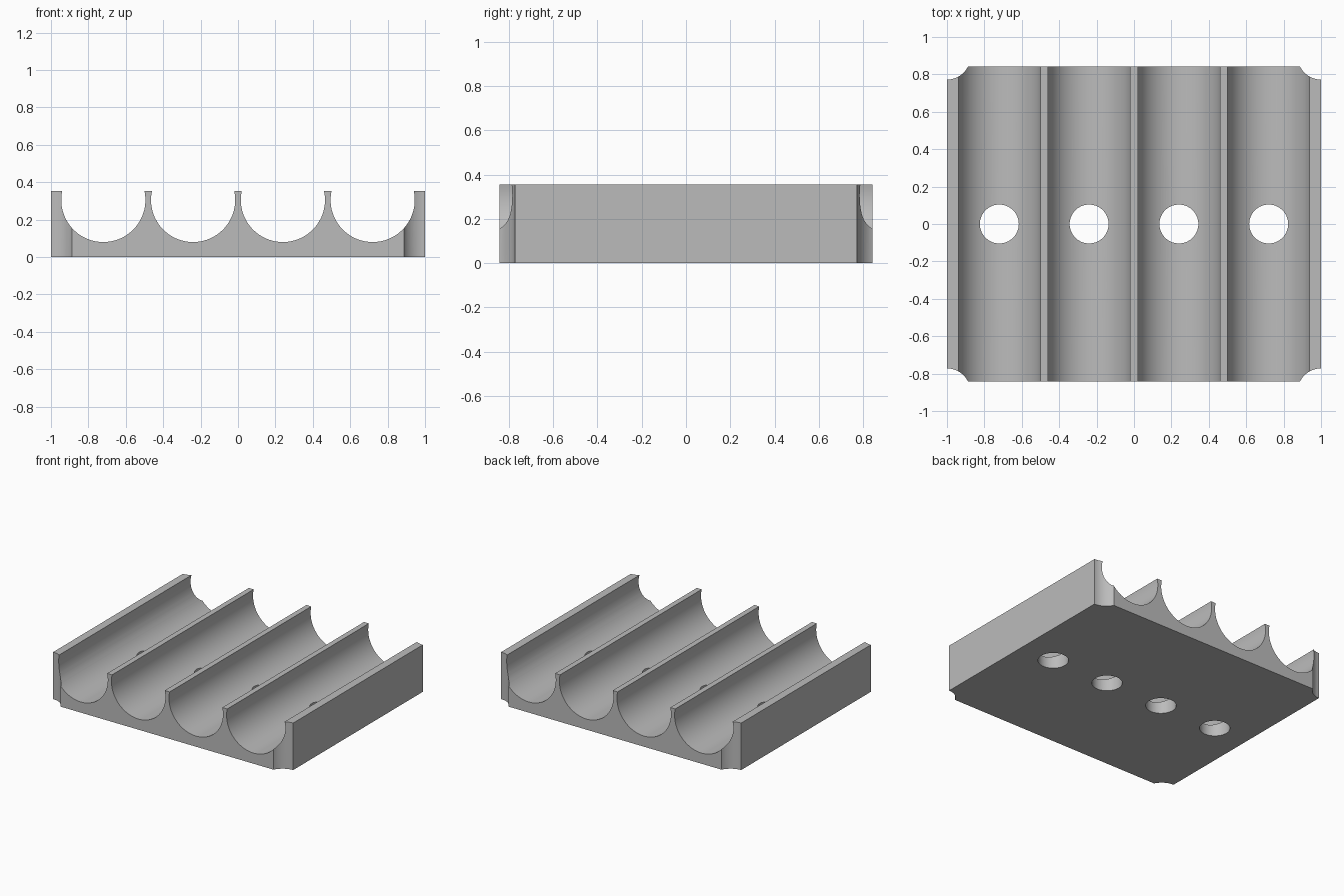
import bpy, bmesh, math

WIDTH, DEPTH, HEIGHT = 2.0, 1.686, 0.354
GROOVE_X = [-0.72, -0.24, 0.24, 0.72]
GROOVE_R, GROOVE_Z = 0.225, 0.305
HOLE_R, NOTCH_R = 0.104, 0.125

cube = bpy.data.objects.get("Cube")
if cube:
    bpy.data.objects.remove(cube, do_unlink=True)

grey = bpy.data.materials.new("light grey")
grey.use_nodes = True
colour = (0.5, 0.5, 0.5, 1)
grey.diffuse_color = colour
grey.node_tree.nodes["Principled BSDF"].inputs["Base Color"].default_value = colour


def cut_cylinder(target, name, radius, x, y):
    """Cut a vertical round opening through the target."""
    bpy.ops.mesh.primitive_cylinder_add(vertices=64, radius=radius, depth=1, location=(x, y, 0.1))
    cutter = bpy.context.object
    cutter.name = name
    cutter.hide_render = True
    mod = target.modifiers.new(name, "BOOLEAN")
    mod.operation, mod.solver, mod.object = "DIFFERENCE", "EXACT", cutter
    bpy.context.view_layer.objects.active = target
    bpy.ops.object.modifier_apply(modifier=mod.name)
    bpy.data.objects.remove(cutter, do_unlink=True)


# Front profile: flat base, with round grooves open at the top
half = WIDTH / 2
profile = [(half, HEIGHT), (half, 0), (-half, 0), (-half, HEIGHT)]
lip = math.asin((HEIGHT - GROOVE_Z) / GROOVE_R)
steps = 56
for gx in GROOVE_X:
    for i in range(steps + 1):
        a = math.pi - lip + (math.pi + 2 * lip) * i / steps
        profile.append((gx + GROOVE_R * math.cos(a), GROOVE_Z + GROOVE_R * math.sin(a)))

# Tray body: profile extruded from front to back
bm = bmesh.new()
face = bm.faces.new([bm.verts.new((x, -DEPTH / 2, z)) for x, z in profile])
extruded = bmesh.ops.extrude_face_region(bm, geom=[face])["geom"]
bmesh.ops.translate(bm, vec=(0, DEPTH, 0),
                    verts=[v for v in extruded if isinstance(v, bmesh.types.BMVert)])
bmesh.ops.recalc_face_normals(bm, faces=bm.faces)
mesh = bpy.data.meshes.new("grooved_tray")
bm.to_mesh(mesh)
bm.free()
tray = bpy.data.objects.new("grooved_tray", mesh)
bpy.context.collection.objects.link(tray)
mesh.materials.append(grey)

# Drain hole in the middle of each groove
for gx in GROOVE_X:
    cut_cylinder(tray, "drain_hole", HOLE_R, gx, 0)

# Concave notch at each corner
for sx in (-1, 1):
    for sy in (-1, 1):
        cut_cylinder(tray, "corner_notch", NOTCH_R, sx * half, sy * 0.897)

# Smooth curves, sharp edges
bpy.ops.object.select_all(action="DESELECT")
tray.select_set(True)
bpy.context.view_layer.objects.active = tray
bpy.ops.object.shade_smooth_by_angle(angle=math.radians(30))
